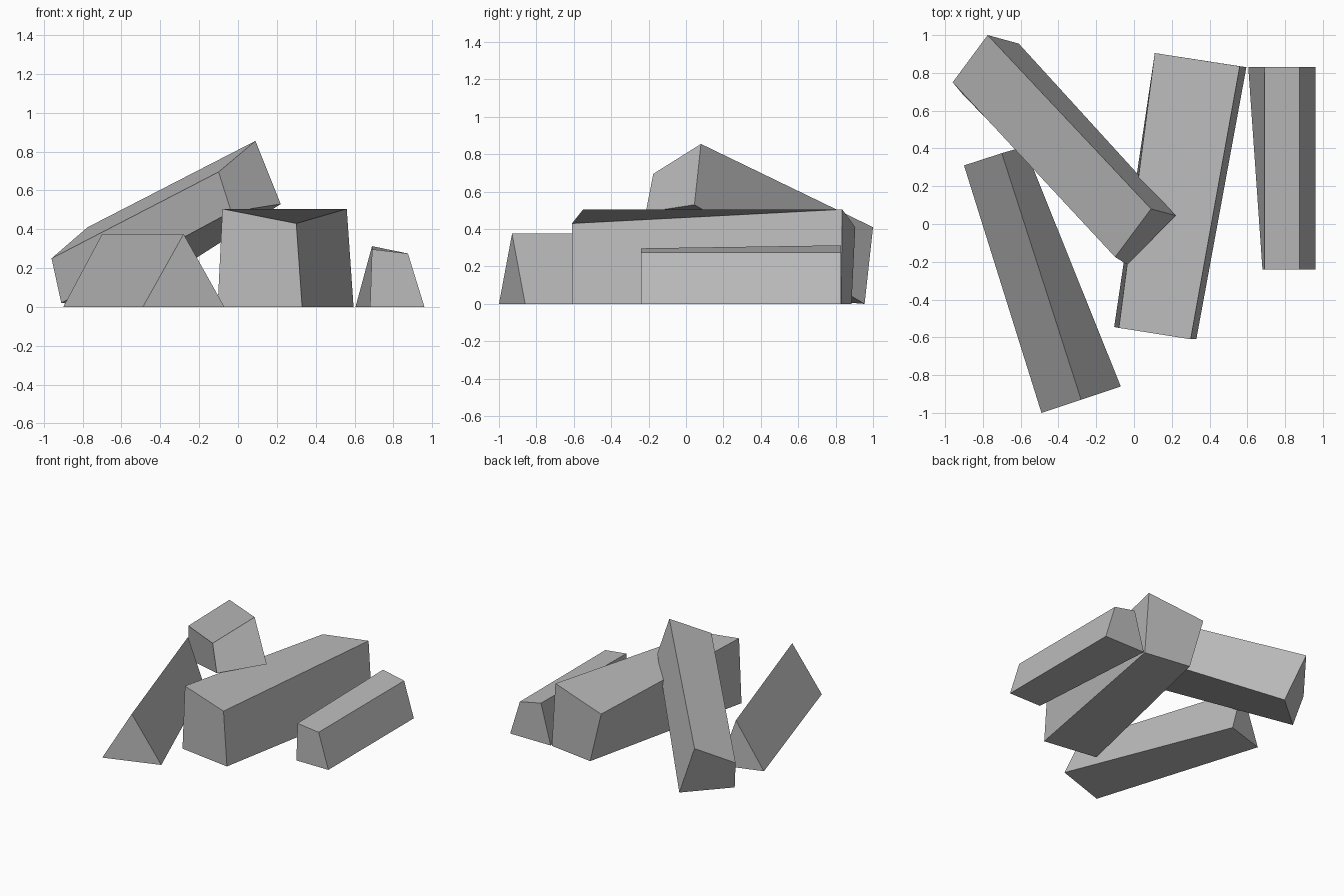
import bpy
import bmesh

if "Cube" in bpy.data.objects:
    bpy.data.objects.remove(bpy.data.objects["Cube"], do_unlink=True)


def make_material(name, colour):
    material = bpy.data.materials.new(name)
    material.use_nodes = True
    material.diffuse_color = colour
    shader = material.node_tree.nodes["Principled BSDF"]
    shader.inputs["Base Color"].default_value = colour
    shader.inputs["Roughness"].default_value = 0.9
    return material


def make_block(name, near_end, far_end, material):
    """Join two matching end outlines into a closed, flat-faced block."""
    bm = bmesh.new()
    near = [bm.verts.new(point) for point in near_end]
    far = [bm.verts.new(point) for point in far_end]
    bm.faces.new(near)
    bm.faces.new(reversed(far))
    count = len(near)
    for i in range(count):
        j = (i + 1) % count
        bm.faces.new((near[j], near[i], far[i], far[j]))
    bmesh.ops.recalc_face_normals(bm, faces=bm.faces)
    mesh = bpy.data.meshes.new(name)
    bm.to_mesh(mesh)
    bm.free()
    mesh.materials.append(material)
    block = bpy.data.objects.new(name, mesh)
    bpy.context.scene.collection.objects.link(block)
    return block


stone = make_material("stone_grey", (0.5, 0.5, 0.5, 1.0))

# Three-sided wedge lying on the ground, narrower at the back
make_block(
    "wedge_block",
    [(-0.49, -1.0, 0), (-0.07, -0.86, 0), (-0.28, -0.93, 0.375)],
    [(-0.9, 0.31, 0), (-0.58, 0.41, 0), (-0.7, 0.375, 0.375)],
    stone,
)

# Large middle block with a twisted top
make_block(
    "middle_block",
    [(-0.105, -0.545, 0), (0.33, -0.61, 0), (0.3, -0.61, 0.43), (-0.08, -0.55, 0.505)],
    [(0.22, 0.885, 0), (0.595, 0.83, 0), (0.56, 0.835, 0.505), (0.11, 0.905, 0.41)],
    stone,
)

# Small tapered block on the left
make_block(
    "small_block",
    [(0.68, -0.24, 0), (0.96, -0.24, 0), (0.875, -0.24, 0.275), (0.69, -0.24, 0.297)],
    [(0.605, 0.83, 0), (0.96, 0.83, 0), (0.875, 0.83, 0.275), (0.69, 0.83, 0.313)],
    stone,
)

# Long block leaning on the middle one
make_block(
    "leaning_block",
    [(-0.035, -0.215, 0.49), (0.22, 0.045, 0.53), (0.09, 0.08, 0.855), (-0.1, -0.175, 0.695)],
    [(-0.91, 0.69, 0.02), (-0.61, 0.955, 0), (-0.775, 1.0, 0.41), (-0.96, 0.75, 0.25)],
    stone,
)
